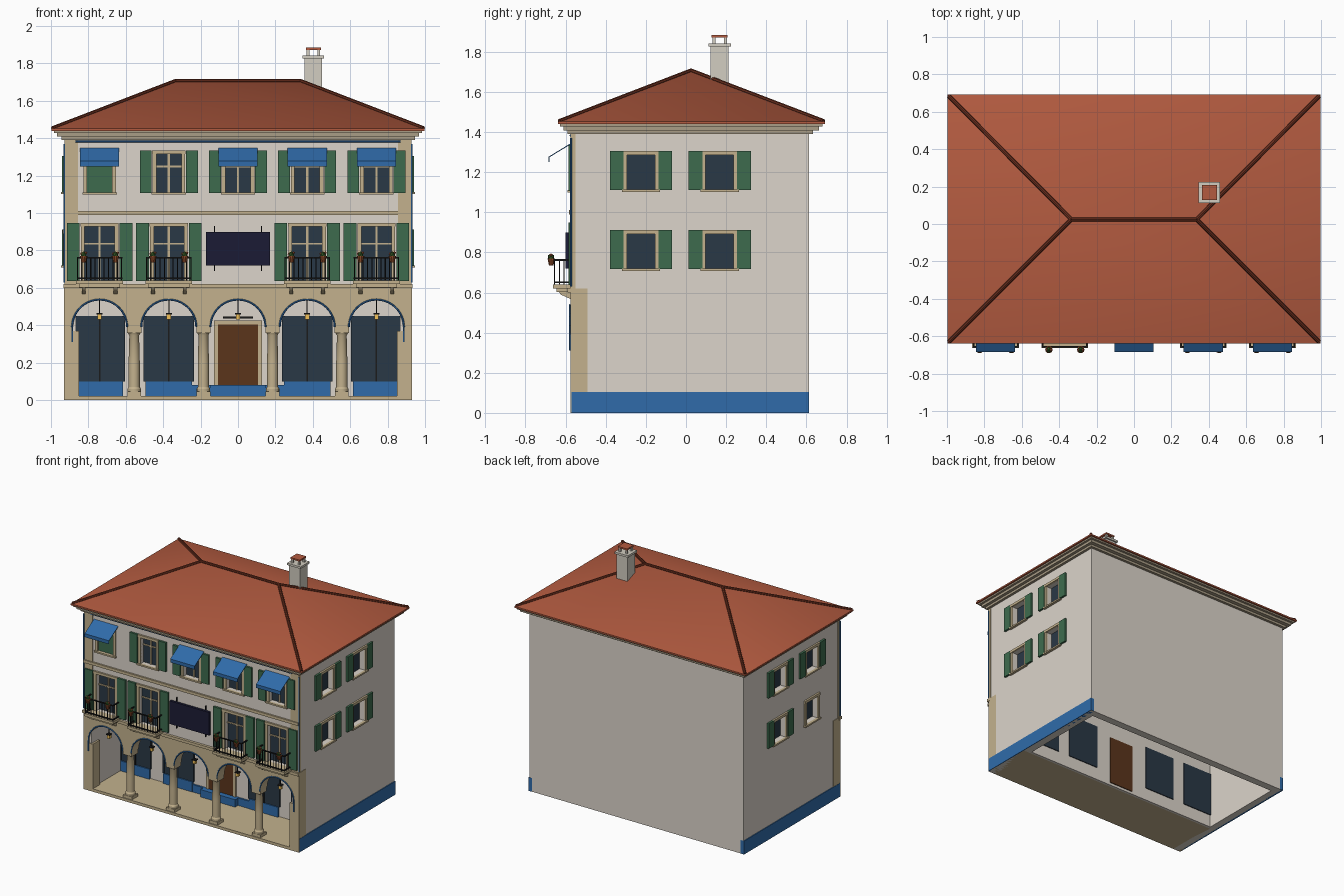
import bpy, bmesh, math
from mathutils import Vector, Matrix

if "Cube" in bpy.data.objects:
    bpy.data.objects.remove(bpy.data.objects["Cube"])

COL = dict(wall=(.86, .83, .79), sand=(.76, .69, .55), blue=(.20, .42, .66), green=(.25, .42, .31),
           glass=(.18, .23, .28), roof=(.70, .36, .26), ridge=(.42, .20, .14), wood=(.36, .22, .13),
           iron=(.13, .13, .13), panel=(.13, .13, .22), lamp=(.95, .75, .35), clay=(.55, .30, .18),
           leaf=(.22, .34, .16), stone=(.82, .80, .75), eave=(.66, .61, .52))
parts = {}          # part name -> (bmesh, colour)


def bm_for(name, col):
    return parts.setdefault(name, (bmesh.new(), col))[0]


def box(name, col, x0, x1, y0, y1, z0, z1):
    lo, hi = [Vector(map(f, (x0, y0, z0), (x1, y1, z1))) for f in (min, max)]
    m = Matrix.Translation((lo + hi) / 2) @ Matrix.Diagonal((*(hi - lo), 1))
    bmesh.ops.create_cube(bm_for(name, col), size=1, matrix=m)


def wall_box(face, name, col, u0, u1, v0, v1, d0, d1):
    """Box given as along-wall u, height v, distance d out of a facade."""
    if face == 'front':
        box(name, col, u0, u1, -.57 - d0, -.57 - d1, v0, v1)
    else:
        s = 1 if face == 'right' else -1
        box(name, col, s * (.925 + d0), s * (.925 + d1), u0, u1, v0, v1)


def rod(name, col, p, q, r, n=6):
    p, q = Vector(p), Vector(q)
    m = Matrix.Translation((p + q) / 2) @ (q - p).to_track_quat('Z', 'Y').to_matrix().to_4x4()
    bmesh.ops.create_cone(bm_for(name, col), cap_ends=True, segments=n, radius1=r, radius2=r,
                          depth=(q - p).length, matrix=m)


def path(name, col, pts, r):
    for p, q in zip(pts, pts[1:]):
        rod(name, col, p, q, r)


def prism(name, col, profile, axis, a, b):
    """Extrude an (x,z) profile along y, or a (y,z) profile along x."""
    bm = bm_for(name, col)
    at = (lambda p, t: (p[0], t, p[1])) if axis == 'y' else (lambda p, t: (t, p[0], p[1]))
    A, B = [[bm.verts.new(at(p, t)) for p in profile] for t in (a, b)]
    bm.faces.new(A)
    bm.faces.new(B[::-1])
    for i in range(len(A)):
        j = (i + 1) % len(A)
        bm.faces.new((A[i], A[j], B[j], B[i]))


def lathe(name, col, profile, x, y, n=16):
    bm = bm_for(name, col)
    rings = [[bm.verts.new((x + r * math.cos(k * math.tau / n), y + r * math.sin(k * math.tau / n), z))
              for k in range(n)] for r, z in profile]
    for A, B in zip(rings, rings[1:]):
        for k in range(n):
            bm.faces.new((A[k], A[k - 1], B[k - 1], B[k]))
    bm.faces.new(rings[0])
    bm.faces.new(rings[-1])


def window(face, c, v0, v1, hw, depth, shutter=None, closed=False, sill=True):
    wall_box(face, 'cutter', 'wall', c - hw, c + hw, v0, v1, -depth, .1)
    wall_box(face, 'window_glass', 'glass', c - hw, c + hw, v0, v1, -depth - .005, -depth + .004)
    for s in (-1, 1):
        wall_box(face, 'window_frames', 'sand', c + s * hw, c + s * (hw + .02), v0, v1, -.002, .01)
        if shutter:
            wall_box(face, 'shutters', 'green', c + s * shutter[0], c + s * shutter[1], v0 - .003, v1 + .02, 0, .016)
    wall_box(face, 'window_frames', 'sand', c - hw - .022, c + hw + .022, v1, v1 + .02, -.002, .014)
    if sill:
        wall_box(face, 'window_frames', 'sand', c - hw - .025, c + hw + .025, v0 - .012, v0, -.002, .02)
    if closed:
        wall_box(face, 'shutters', 'green', c - hw, c + hw, v0, v1, -depth, -.005)
    elif face == 'front':
        h = v0 + (v1 - v0) * .68
        wall_box(face, 'window_bars', 'sand', c - .006, c + .006, v0, v1, -depth, -depth + .012)
        wall_box(face, 'window_bars', 'sand', c - hw, c + hw, h - .005, h + .005, -depth, -depth + .012)


# Main walls, with hollow interior and open loggia cut away later
box('walls', 'wall', -.925, .925, -.57, .612, 0, 1.4)
box('cutter', 'wall', -.865, .865, -.7, -.2, -.1, .6)
box('cutter', 'wall', -.865, .865, -.15, .552, -.1, 1.35)
for s in (-1, 1):
    box('side_plinth', 'blue', s * .9, s * .931, -.57, .613, 0, .105)

# Arcade front: one outline with five arches open at the bottom
bays = [-.74, -.37, 0, .37, .74]
R, SP = .145, .39
outline = [(-.929, .62), (-.929, 0), (-.85, 0), (-.85, .37), (-.885, .37)]
for c in bays:
    outline += [(c - R * math.cos(a), SP + R * math.sin(a)) for a in [math.pi * k / 20 for k in range(21)]]
outline += [(.885, .37), (.85, .37), (.85, 0), (.929, 0), (.929, .62)]
prism('arcade', 'sand', outline, 'y', -.576, -.49)
box('loggia_floor', 'sand', -.925, .925, -.576, -.17, 0, .022)
for x in (-.555, -.185, .185, .555):
    box('columns', 'sand', x - .037, x + .037, -.57, -.496, .02, .045)
    lathe('columns', 'sand', [(.036, .045), (.036, .06), (.03, .07), (.03, .2), (.026, .345), (.034, .36)], x, -.533)
    box('columns', 'sand', x - .038, x + .038, -.572, -.494, .36, SP + .002)

# Light strips: round each arch, up the corners, under the eave
for c in bays:
    arc = [(c - .147 * math.cos(math.pi * k / 20), -.579, SP + .147 * math.sin(math.pi * k / 20)) for k in range(21)]
    arc = ([(c - .147, -.579, .31)] if c == bays[0] else []) + arc + ([(c + .147, -.579, .31)] if c == bays[-1] else [])
    path('light_strips', 'blue', arc, .005)
for s in (-1, 1):
    rod('light_strips', 'blue', (s * .929, -.574, .63), (s * .929, -.574, 1.37), .005)
rod('light_strips', 'blue', (-.87, -.576, 1.383), (.87, -.576, 1.383), .005)

# Loggia back wall: shop windows, door, plinth; hanging lamps
for c in bays:
    if c:
        box('shop_windows', 'glass', c - .12, c + .12, -.208, -.143, .1, .45)
        box('shop_window_bars', 'iron', c - .004, c + .004, -.214, -.2, .1, .45)
        box('loggia_plinth', 'blue', c - .125, c + .125 , -.216, -.198, .02, .1)
        for s in (-1, 1):
            box('shop_windows', 'glass', c + s * .12, c + s * .135, -.212, -.143, .1, .45)
    rod('lamps', 'iron', (c, -.533, .465), (c, -.533, .537), .003)
    box('lamps', 'iron', c - .016, c + .016, -.549, -.517, .458, .466)
    box('lamp_glass', 'lamp', c - .011, c + .011, -.544, -.522, .432, .458)
box('door', 'wood', -.107, .107, -.208, -.143, .02, .405)
for s in (-1, 1):
    box('door_frame', 'sand', s * .107, s * .128, -.214, -.198, .02, .425)
    box('loggia_plinth', 'blue', s * .128, s * .25, -.214, -.198, .02, .08)
box('door_frame', 'sand', -.128, .128, -.214, -.198, .405, .425)
box('door_step', 'blue', -.15, .15, -.25, -.198, .02, .08)
box('door_bar', 'iron', -.08, .08, -.23, -.2, .436, .447)

# Facade bands and corner pilasters
box('bands', 'sand', -.932, .932, -.59, -.56, .6, .622)
box('bands', 'sand', -.926, .926, -.583, -.56, .99, 1.012)
for s in (-1, 1):
    box('corner_pilasters', 'sand', s * .855, s * .928, -.575, -.55, .62, 1.395)

# Front windows, awnings
for i, c in enumerate(bays):
    window('front', c, 1.11, 1.315, .067, .035, None if i == 0 else (.092, .155), closed=(i == 0))
    if i != 1:
        prism('awnings', 'blue', [(-.57, 1.347), (-.685, 1.277), (-.685, 1.25), (-.681, 1.25),
                                  (-.681, 1.274), (-.57, 1.341)], 'x', c - .105, c + .105)
    if c == 0:
        continue
    window('front', c, .64, .928, .08, .035, (.107, .175), sill=False)
    # Balcony: slab, brackets, railing, flower pots
    box('balcony_slabs', 'sand', c - .125, c + .125, -.662, -.565, .62, .64)
    box('balcony_slabs', 'sand', c - .11, c + .11, -.645, -.565, .603, .62)
    for s in (-1, 1):
        x = c + s * .085
        prism('balcony_brackets', 'sand', [(-.57, .605), (-.635, .605), (-.625, .59), (-.57, .565)], 'x', x - .01, x + .01)
        e = c + s * .118
        for z in (.652, .762):
            box('railings', 'iron', e - .004, e + .004, -.658, -.57, z - .004, z + .004)
        for k in range(4):
            rod('railings', 'iron', (e, -.655 + k * .024, .64), (e, -.655 + k * .024, .762), .003, 5)
        lathe('flower_pots', 'clay', [(.012, .735), (.018, .765), (.02, .765), (.02, .77)], x, -.672, 10)
        for dx, dz, r, nm, cl in ((0, .778, .017, 'foliage', 'leaf'), (.012, .787, .008, 'flowers', 'roof'),
                                  (-.012, .783, .008, 'flowers', 'roof')):
            bmesh.ops.create_icosphere(bm_for(nm, cl), subdivisions=1, radius=r,
                                       matrix=Matrix.Translation((x + dx, -.673, dz)))
    for z in (.652, .762):
        box('railings', 'iron', c - .122, c + .122, -.659, -.651, z - .004, z + .004)
    for k in range(1, 10):
        x = c - .118 + k * .0236
        rod('railings', 'iron', (x, -.655, .64), (x, -.655, .762), .003, 5)

# Hanging panel on two posts
box('panel', 'panel', -.17, .17, -.6, -.58, .72, .9)
for s in (-1, 1):
    box('panel_posts', 'iron', s * .122, s * .128, -.583, -.565, .69, .93)

# Side windows (one on the left has no shutters)
for face in ('right', 'left'):
    for c in (-.225, .168):
        for v in (.72, 1.113):
            bare = face == 'left' and c < 0 and v < 1
            window(face, c, v, v + .172, .07, .045, None if bare else (.087, .155))

# Eave mouldings and hipped roof with ridge tiles
for x, y0, y1, z0, z1 in ((.945, -.59, .632, 1.39, 1.408), (.968, -.61, .662, 1.408, 1.428), (.985, -.627, .68, 1.428, 1.442)):
    box('cornice', 'eave', -x, x, y0, y1, z0, z1)
bm = bm_for('roof', 'roof')
eaves = [(x, y) for x in (-.998, .998) for y in (-.638, .692)]
pts = [(x, y, z) for x, y in eaves for z in (1.44, 1.452)] + [(-.335, .025, 1.705), (.335, .025, 1.705)]
bmesh.ops.convex_hull(bm, input=[bm.verts.new(p) for p in pts])
for x, y in eaves:
    rod('ridge_tiles', 'ridge', (x * .993, y * .99, 1.454), (math.copysign(.335, x), .025, 1.706), .011, 8)
rod('ridge_tiles', 'ridge', (-.335, .025, 1.706), (.335, .025, 1.706), .011, 8)

# Chimney with open cap and tile lid
X, Y = .403, .168
box('chimney', 'stone', X - .047, X + .047, Y - .045, Y + .045, 1.5, 1.826)
box('chimney', 'stone', X - .058, X + .058, Y - .056, Y + .056, 1.826, 1.842)
for sx in (-1, 1):
    for sy in (-1, 1):
        box('chimney', 'stone', X + sx * .022, X + sx * .036, Y + sy * .022, Y + sy * .036, 1.842, 1.872)
box('chimney_lid', 'roof', X - .04, X + .04, Y - .04, Y + .04, 1.872, 1.884)

# Turn the collected parts into objects
objs = {}
for name, (bm, col) in parts.items():
    bmesh.ops.recalc_face_normals(bm, faces=bm.faces)
    for f in bm.faces:
        f.smooth = True
    me = bpy.data.meshes.new(name)
    bm.to_mesh(me)
    bm.free()
    me.set_sharp_from_angle(angle=math.radians(30))
    mat = bpy.data.materials.get(col) or bpy.data.materials.new(col)
    mat.diffuse_color = (*[v ** 2.2 for v in COL[col]], 1)
    mat.use_nodes = True
    mat.node_tree.nodes["Principled BSDF"].inputs["Base Color"].default_value = mat.diffuse_color
    me.materials.append(mat)
    objs[name] = bpy.data.objects.new(name, me)
    bpy.context.collection.objects.link(objs[name])

# Cut the openings out of the walls
mod = objs['walls'].modifiers.new('openings', 'BOOLEAN')
mod.object, mod.operation, mod.solver = objs['cutter'], 'DIFFERENCE', 'EXACT'
bpy.context.view_layer.objects.active = objs['walls']
bpy.ops.object.modifier_apply(modifier='openings')
objs['walls'].data.set_sharp_from_angle(angle=math.radians(30))
bpy.data.objects.remove(objs['cutter'])
